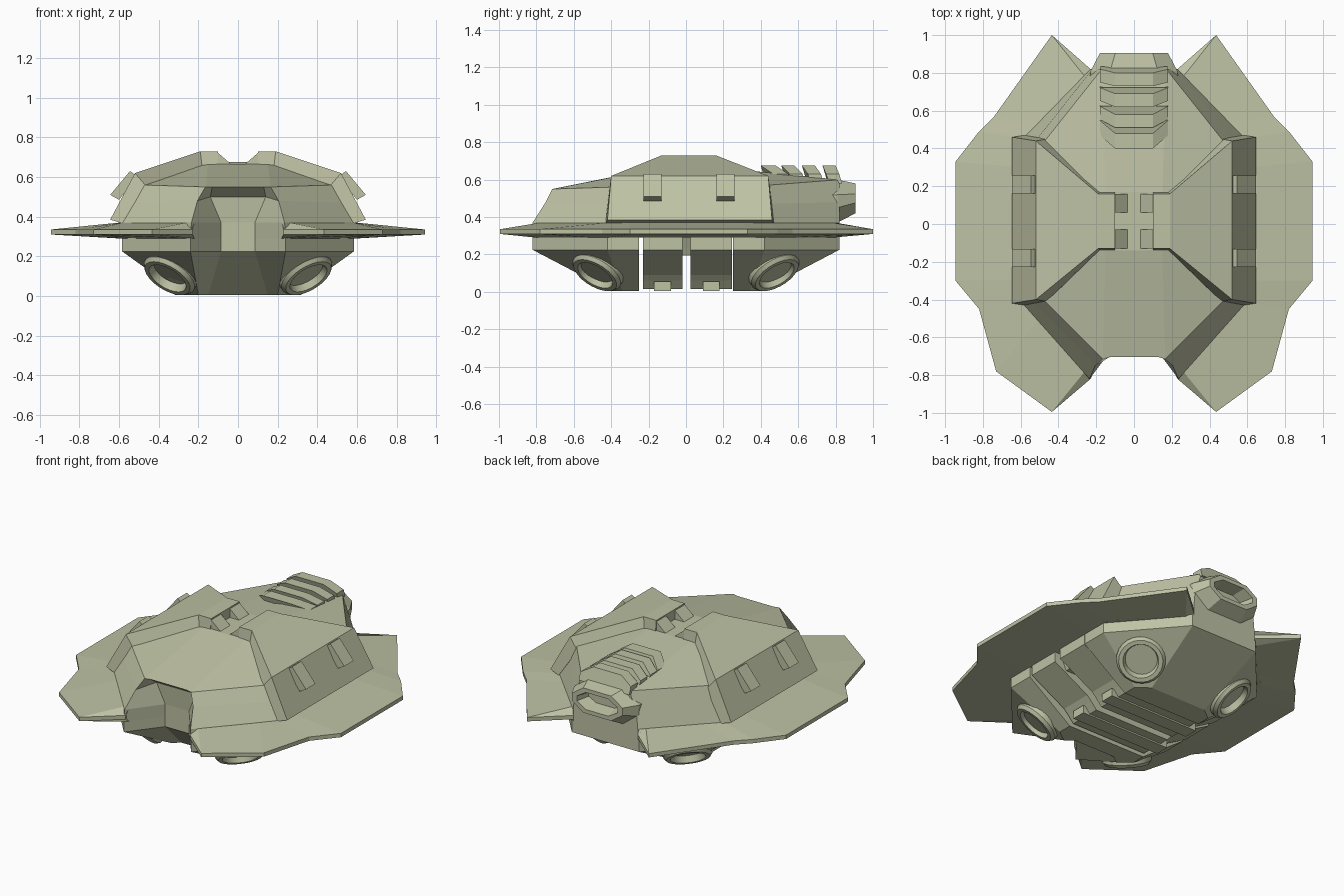
import bpy, bmesh, math
from mathutils import Vector

if "Cube" in bpy.data.objects:
    bpy.data.objects.remove(bpy.data.objects["Cube"])

armour = bpy.data.materials.new("pale_olive")
armour.use_nodes = True
olive = (0.515, 0.54, 0.372, 1)
armour.diffuse_color = olive
armour.node_tree.nodes["Principled BSDF"].inputs["Base Color"].default_value = olive


def loft(name, rings, mirror=False):
    """Skin a closed solid through rings of equal point count."""
    bm = bmesh.new()
    loops = [[bm.verts.new(p) for p in ring] for ring in rings]
    n = len(rings[0])
    for a, b in zip(loops, loops[1:]):
        for i in range(n):
            j = (i + 1) % n
            bm.faces.new((a[i], a[j], b[j], b[i]))
    bm.faces.new(loops[0])
    bm.faces.new(loops[-1])
    bmesh.ops.recalc_face_normals(bm, faces=bm.faces)
    mesh = bpy.data.meshes.new(name)
    bm.to_mesh(mesh)
    bm.free()
    obj = bpy.data.objects.new(name, mesh)
    bpy.context.collection.objects.link(obj)
    mesh.materials.append(armour)
    if mirror:
        obj.modifiers.new("mirror", 'MIRROR').use_mirror_merge = False
    return obj


def both(half):
    """Complete a half outline across x = 0."""
    return half + [(-p[0],) + tuple(p[1:]) for p in reversed(half)]


def at(z, outline):
    return [(x, y, z) for x, y in outline]


def extrude_y(name, profile, y0, y1, mirror=False):
    return loft(name, [[(x, y, z) for x, z in profile] for y in (y0, y1)], mirror)


# Skirt plates, thinning towards the rim
rim = [(.23, -.82), (.435, -.995), (.73, -.78), (.82, -.45), (.945, -.3),
       (.945, .33), (.82, .49), (.74, .57), (.435, 1), (.23, .82)]
root = [(.22, -.8), (.26, -.78), (.5, -.5), (.58, -.42), (.6, -.3),
        (.6, .3), (.58, .45), (.5, .54), (.26, .78), (.22, .8)]
loft("skirt", [at(.29, root), at(.31, rim), at(.335, rim), at(.37, root)], True)

# Upper hull, with the recessed nose under a hood
loft("upper_hull", [both(r) for r in (
    at(.29, [(.085, -.62), (.24, -.82), (.59, -.42), (.59, .45), (.23, .82)]),
    at(.37, [(.085, -.62), (.235, -.82), (.59, -.42), (.59, .45), (.23, .82)]),
    [(.14, -.63, .5), (.205, -.75, .48), (.53, -.41, .47), (.53, .43, .47), (.22, .82, .48)],
    [(.13, -.705, .55), (.165, -.715, .55), (.48, -.4, .56), (.48, .43, .57), (.17, .82, .6)],
    at(.665, [(.08, -.14), (.15, -.13), (.18, -.11), (.18, .14), (.15, .17)]),
)])

# Lower hull ends
loft("lower_hull_front", [both(r) for r in (
    at(.3, [(.085, -.62), (.24, -.82), (.585, -.42), (.585, -.25)]),
    at(.225, [(.085, -.62), (.24, -.82), (.585, -.42), (.585, -.25)]),
    at(.005, [(.15, -.36), (.2, -.4), (.28, -.34), (.28, -.25)]),
)])
loft("lower_hull_back", [both(r) for r in (
    at(.3, [(.12, .82), (.24, .82), (.585, .42), (.585, .25)]),
    at(.225, [(.12, .82), (.24, .82), (.585, .42), (.585, .25)]),
    at(.005, [(.12, .4), (.2, .4), (.28, .34), (.28, .25)]),
)])

# Belly ribs, their cross bars and the plate joining them
rib = both([(.585, .3), (.585, .225), (.34, .09), (.31, .06), (.27, .015)])
for y0, y1 in ((-.23, -.02), (.025, .245)):
    extrude_y("belly_rib", rib, y0, y1)
    mid = (y0 + y1) / 2
    extrude_y("belly_bar", both([(.32, .055), (.32, .005)]), mid - .045, mid + .045)
extrude_y("belly_plate", both([(.55, .3), (.5, .195)]), -.03, .04)

# Side armour shells
stations = [(.645, .385, -.42, .46, .58, .365), (.52, .62, -.4, .44, .46, .55),
            (.19, .73, -.13, .16, .18, .64), (.1, .73, -.13, .16, .1, .64)]
loft("side_armour", [[(x, a, z), (x, b, z), (u, b + .01, w), (u, a - .01, w)]
                     for x, z, a, b, u, w in stations], True)

# Side pods and roof clips
pod = [(.51, .605), (.545, .63), (.645, .51), (.6, .485)]
for y in (-.18, .21):
    extrude_y("side_pod", pod, y - .048, y + .048, True)
clip = [(.11, .73), (.035, .665), (.035, .64), (.11, .64)]
for y in (-.08, .11):
    extrude_y("roof_clip", clip, y - .05, y + .05, True)

# Rear exhaust with hollow mouth


def exhaust_ring(y, w, low, high):
    mid, h = (low + high) / 2, (high - low) / 2
    half = [(w * .55, y, high), (w, y, mid + h * .3),
            (w, y, mid - h * .3), (w * .55, y, low)]
    return both(half)


loft("exhaust", [exhaust_ring(.7, .24, .36, .6), exhaust_ring(.81, .23, .37, .6),
                 exhaust_ring(.905, .18, .42, .58), exhaust_ring(.905, .145, .445, .555),
                 exhaust_ring(.82, .12, .46, .54)])

# Leaning engine vents
slat = both([(.1, .675), (.18, .63), (.18, .58), (.1, .58)])
for y, depth, sweep in ((.40, .08, .09), (.51, .07, .05), (.62, .07, .03), (.73, .07, .01)):
    rings = []
    for back in (0, depth):
        rings.append([(x, y + back + (.675 - z) * .3 + (sweep if abs(x) > .15 else 0) * .6, z)
                      for x, z in slat])
    loft("engine_vent", rings)

# Corner lift thrusters
SIDES = 24
section = [(.125, -.04), (.145, -.02), (.145, .015), (.13, .035), (.105, .035), (.09, -.005)]
for sx in (1, -1):
    for sy in (1, -1):
        axis = Vector((.46 * sx, .46 * sy, -.76)).normalized()
        turn = axis.to_track_quat('Z', 'Y')
        centre = Vector((.34 * sx, .47 * sy, .115))
        rings = []
        for r, h in section:
            rings.append([centre + turn @ Vector((r * math.cos(t), r * math.sin(t), h))
                          for t in (2 * math.pi * i / SIDES for i in range(SIDES))])
        thruster = loft("lift_thruster", rings)
        bpy.ops.object.select_all(action='DESELECT')
        thruster.select_set(True)
        bpy.context.view_layer.objects.active = thruster
        bpy.ops.object.shade_smooth_by_angle(angle=math.radians(25))
